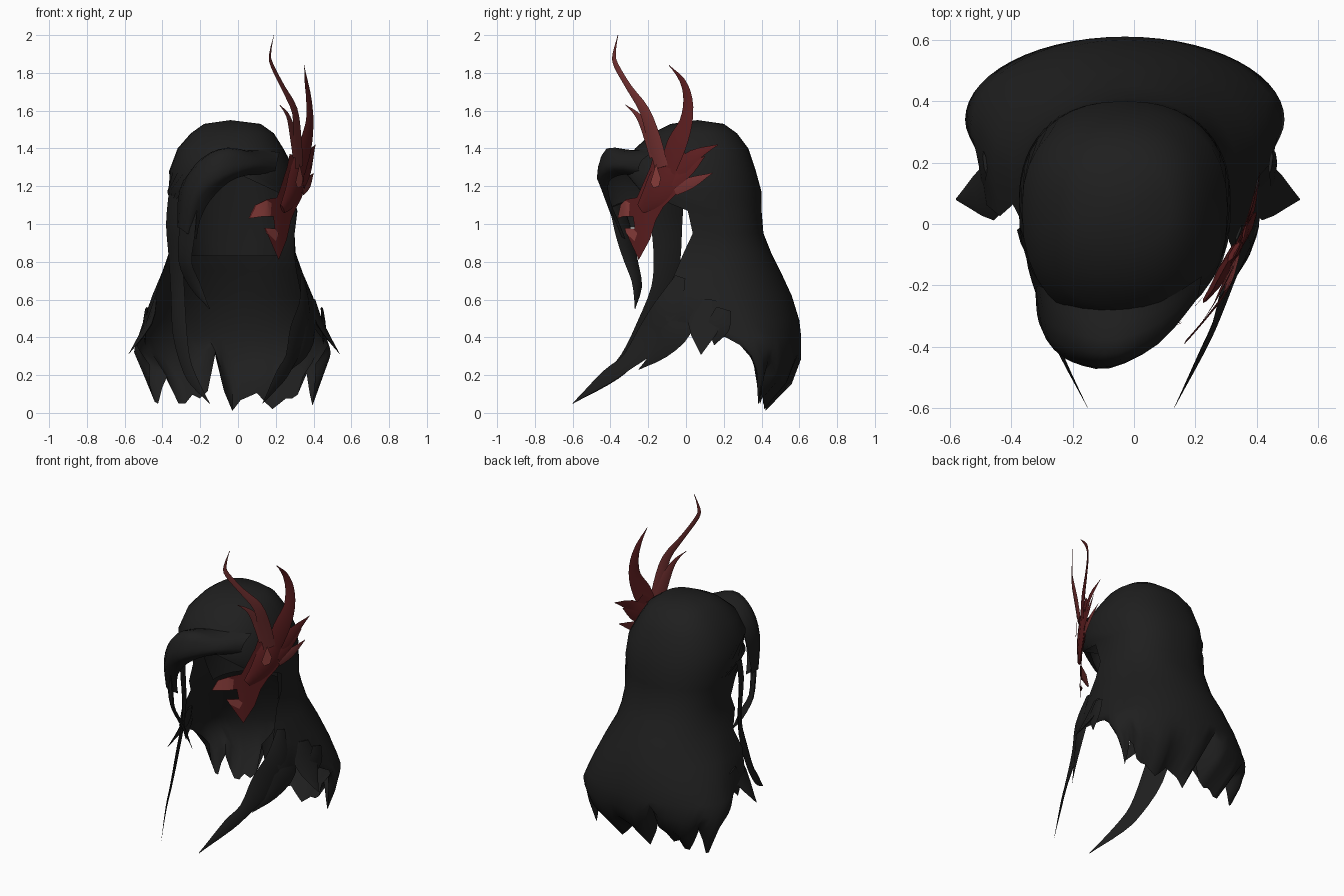
import bpy, bmesh, math
from mathutils import Vector


def material(name, rgb):
    m = bpy.data.materials.new(name)
    m.diffuse_color = (*rgb, 1)
    return m


HAIR = material("charcoal hair", (0.0135, 0.0135, 0.0135))
RED = material("dark red", (0.11, 0.013, 0.014))
MID = material("mid red", (0.16, 0.028, 0.028))
LIGHT = material("light red", (0.27, 0.05, 0.046))


def finish(name, bm, mat, angle=50):
    bmesh.ops.recalc_face_normals(bm, faces=bm.faces[:])
    me = bpy.data.meshes.new(name)
    bm.to_mesh(me)
    bm.free()
    me.materials.append(mat)
    me.shade_smooth()
    me.set_sharp_from_angle(angle=math.radians(angle))
    ob = bpy.data.objects.new(name, me)
    bpy.context.collection.objects.link(ob)
    return ob


def smooth_path(P, sub):
    path = []
    for i in range(len(P) - 1):
        a, b, c, d = P[max(i - 1, 0)], P[i], P[i + 1], P[min(i + 2, len(P) - 1)]
        for k in range(sub):
            t = k / sub
            path.append(.5 * (2 * b + (c - a) * t + (2 * a - 5 * b + 4 * c - d) * t * t
                              + (3 * b - a - 3 * c + d) * t ** 3))
    return path + [P[-1]]


def skin(bm, grid):
    for r0, r1 in zip(grid, grid[1:]):
        for i in range(len(r0) - 1):
            bm.faces.new((r0[i], r0[i + 1], r1[i + 1], r1[i]))


def sheet(name, rows, jag=None, n=32, cap=False):
    """Wrap-around hair sheet; rows: z, cx, half width, yc, y back, y front, half sweep."""
    bm = bmesh.new()
    grid = []
    for z, cx, hw, yc, yb, yf, a in rows:
        line = []
        e = .86 if z > .8 else 1
        for i in range(n + 1):
            u = 2 * i / n - 1
            # the left curtain stops further back than the right one
            t = math.radians(a - (14 if u < 0 and .45 < z < .8 else 0)) * u
            c = math.copysign(abs(math.cos(t)) ** e, math.cos(t))
            s = math.copysign(abs(math.sin(t)) ** e, math.sin(t))
            y = yc + c * ((yb - yc) if c > 0 else (yc - yf))
            zz = z + (jag[i] * max(0, .4 - z) / .4 if jag else 0)
            line.append(bm.verts.new((cx + hw * s, y, zz)))
        grid.append(line)
    skin(bm, grid)
    if cap:
        top = bm.verts.new((-.04, .06, 1.55))
        for i in range(n):
            bm.faces.new((top, grid[0][i + 1], grid[0][i]))
    bmesh.ops.remove_doubles(bm, verts=bm.verts[:], dist=.0005)
    return finish(name, bm, HAIR, 80)


def loft(name, lines, sub=3):
    """Smooth surface through several polylines of equal length."""
    bm = bmesh.new()
    cross = [smooth_path([Vector(p) for p in line], sub) for line in lines]
    cols = [smooth_path(list(c), sub) for c in zip(*cross)]
    skin(bm, [[bm.verts.new(p) for p in c] for c in cols])
    return finish(name, bm, HAIR, 80)


def lock(name, pts, normal, mat=HAIR, flat=.25, sub=3):
    """Flattened tapering strand; pts: x, y, z, half width."""
    path = smooth_path([Vector(p) for p in pts], sub)
    bm = bmesh.new()
    rings = []
    for i, p in enumerate(path):
        tan = (path[min(i + 1, len(path) - 1)] - path[max(i - 1, 0)]).to_3d().normalized()
        side = tan.cross(Vector(normal)).normalized()
        out = side.cross(tan).normalized()
        w = max(p[3], .002)
        ring = [bm.verts.new(p.to_3d() + side * w * math.cos(k * math.pi / 3)
                             + out * w * flat * math.sin(k * math.pi / 3)) for k in range(6)]
        rings.append(ring + ring[:1])
    skin(bm, rings)
    bm.faces.new(rings[0][:6])
    bm.faces.new(rings[-1][:6])
    return finish(name, bm, mat, 60)


# Main hair: crown, nape, side curtains and flared lower back with a ragged hem
jag = [.25, .2, .12, .08, .04, .03, .12, .18, .1, .03, .03, .08, .06, .1, .32, .1, -.01,
       .05, .07, .09, .04, .0, .03, .06, .06, .08, .18, .2, .08, .02, .1, .2, .25]
sheet("main_hair", [
    (1.53, -.03, .15, .06, .20, -.08, 180),
    (1.48, -.03, .22, .06, .27, -.18, 180),
    (1.40, -.04, .28, .05, .33, -.27, 180),
    (1.28, -.03, .335, .05, .37, -.33, 180),
    (1.17, -.03, .345, .05, .40, -.31, 140),
    (1.07, -.03, .345, .07, .40, -.30, 97),
    (.95, -.03, .33, .10, .41, -.25, 98),
    (.85, -.03, .335, .12, .45, -.30, 105),
    (.75, -.03, .37, .15, .50, -.35, 114),
    (.62, -.03, .425, .21, .56, -.42, 121),
    (.49, -.03, .47, .28, .60, -.47, 121),
    (.40, -.03, .50, .32, .61, .0, 110),
    (.29, -.03, .52, .34, .61, .1, 103),
    (.16, -.03, .48, .36, .56, .2, 98),
    (.02, -.03, .44, .37, .42, .25, 92)], jag, cap=True)

# Inner lining behind the face
sheet("scalp_lining", [
    (1.36, -.03, .24, .05, .29, -.2, 100),
    (1.1, -.03, .29, .07, .34, -.2, 95),
    (.9, -.03, .26, .10, .37, -.2, 90),
    (.83, -.03, .24, .12, .38, -.2, 90)], n=16)

# Swept fringe rolling forward from the crown, and its loose end
loft("fringe", [
    [(.22, -.17, 1.38), (.09, -.25, 1.39), (-.07, -.28, 1.38), (-.22, -.25, 1.31),
     (-.31, -.2, 1.18), (-.32, -.24, .98)],
    [(.21, -.23, 1.34), (.09, -.35, 1.36), (-.05, -.42, 1.4), (-.18, -.41, 1.35),
     (-.28, -.37, 1.2), (-.31, -.32, .98)],
    [(.2, -.25, 1.29), (.08, -.39, 1.3), (-.08, -.47, 1.26), (-.2, -.45, 1.19),
     (-.25, -.41, 1.08), (-.27, -.36, .95)],
    [(.2, -.23, 1.26), (.06, -.34, 1.26), (-.05, -.41, 1.22), (-.15, -.4, 1.12),
     (-.2, -.36, 1.02), (-.22, -.32, .92)]])
lock("fringe_end", [(-.25, -.37, 1.1, .05), (-.27, -.33, .95, .06), (-.28, -.29, .8, .05),
                    (-.23, -.26, .68, .04), (-.15, -.27, .55, .0)], (-.7, -.7, 0))

# Forward locks: the right grows from its curtain, the left from the temple
lock("right_forward_lock", [
    (.34, -.03, .72, .03), (.355, -.1, .55, .08), (.31, -.19, .4, .085),
    (.27, -.31, .27, .045), (.22, -.42, .19, .04), (.13, -.6, .05, .0)], (1, -.3, .3), flat=.15)
lock("left_forward_lock", [
    (-.33, -.08, 1.17, .08), (-.34, -.1, 1.0, .09), (-.33, -.1, .82, .08),
    (-.32, -.12, .65, .075), (-.31, -.2, .45, .075), (-.28, -.31, .28, .05),
    (-.24, -.42, .18, .035), (-.15, -.6, .05, .0)], (-1, -.5, .2), flat=.12)
lock("right_middle_lock", [
    (.365, .03, .62, .03), (.385, -.04, .46, .08), (.35, -.13, .33, .045), (.28, -.25, .23, .0)],
    (1, -.3, .1), flat=.15)

# Short outward locks on both sides
for s, label in ((1, "right"), (-1, "left")):
    def side(pts):
        return [(s * x - .02, y, z, w) for x, y, z, w in pts]
    lock(label + "_outer_lock", side([
        (.42, .12, .6, .04), (.455, .1, .47, .09), (.56, .08, .31, .0)]),
        (s, -.2, .2), flat=.15)
    lock(label + "_rear_lock", side([
        (.465, .2, .55, .04), (.475, .17, .45, .06), (.47, .15, .36, .0)]),
        (s, -.1, .1), flat=.15)

# Mask on the right temple: plates curved to follow the head
CURVE = [(-.4, .02), (-.36, .06), (-.32, .15), (-.25, .215), (-.1, .325), (.05, .385), (.2, .42)]


def mask_x(y):
    for (y0, x0), (y1, x1) in zip(CURVE, CURVE[1:]):
        if y <= y1:
            break
    return x0 + (x1 - x0) * (y - y0) / (y1 - y0)


def plate(name, outline, mat, lift=0.0):
    bm = bmesh.new()
    f = bm.faces.new([bm.verts.new((0, y, z)) for y, z in outline])
    bmesh.ops.triangulate(bm, faces=[f])
    for k in range(-9, 5):
        bmesh.ops.bisect_plane(bm, geom=bm.verts[:] + bm.edges[:] + bm.faces[:],
                               plane_co=(0, k * .04 + .003, 0), plane_no=(0, 1, 0))
    bmesh.ops.remove_doubles(bm, verts=bm.verts[:], dist=.001)
    for v in bm.verts:
        y = v.co.y
        v.co.x = mask_x(y) + lift * .85
        v.co.y = y - lift * .5
    return finish(name, bm, mat, 40)


FACE = [(-.36, 1.03), (-.345, 1.1), (-.32, 1.13), (-.26, 1.14), (-.22, 1.2),
        (-.19, 1.3), (-.17, 1.37), (-.11, 1.36), (-.04, 1.41), (.0, 1.37),
        (-.03, 1.27), (-.02, 1.2), (-.06, 1.15), (-.12, 1.09), (-.16, 1.02),
        (-.19, .92), (-.25, .81), (-.27, .89), (-.315, .95), (-.325, .98),
        (-.27, .975), (-.25, 1.01), (-.28, 1.04), (-.33, 1.04)]
plate("mask_face", FACE, RED)
BROW = [(-.36, 1.03), (-.345, 1.1), (-.32, 1.125), (-.295, 1.11), (-.3, 1.042), (-.33, 1.04)]
CHEEK = [(-.315, .95), (-.323, .978), (-.275, .973), (-.255, .95), (-.27, .91)]
DROP = [(-.14, 1.32), (-.115, 1.24), (-.125, 1.2), (-.155, 1.19), (-.17, 1.22), (-.155, 1.27)]
for lift, tag in ((.005, "outer"), (-.005, "inner")):
    plate("brow_patch_" + tag, BROW, LIGHT, lift)
    plate("cheek_patch_" + tag, CHEEK, LIGHT, lift)
plate("forehead_drop", DROP, LIGHT, .036)

# Raised ridge along the mask
lock("mask_ridge", [(.235, -.24, 1.08, .03), (.28, -.175, 1.15, .07), (.31, -.12, 1.24, .085),
                    (.325, -.09, 1.36, .04)], (.85, -.5, 0), RED, .25)

# Horns and fins
out = (.85, -.5, 0)
lock("long_horn", [(.325, -.13, 1.3, .04), (.315, -.17, 1.45, .042), (.3, -.22, 1.6, .03),
                   (.24, -.3, 1.72, .018), (.18, -.37, 1.84, .015), (.17, -.38, 1.9, .01),
                   (.19, -.36, 2.0, .0)], out, MID, .12)
lock("broad_horn", [(.33, -.1, 1.28, .05), (.36, -.05, 1.42, .06), (.38, .0, 1.54, .04),
                    (.375, .01, 1.66, .028), (.36, -.02, 1.76, .016), (.35, -.09, 1.84, .0)],
     out, RED, .12)
lock("small_horn", [(.31, -.16, 1.36, .04), (.285, -.21, 1.5, .03), (.26, -.26, 1.58, .014),
                    (.22, -.32, 1.63, .0)], out, MID, .12)
for name, pts, mat in (
        ("upper_fin", [(.34, -.06, 1.27, .05), (.385, .04, 1.36, .035), (.41, .17, 1.42, .0)], RED),
        ("middle_fin", [(.34, -.08, 1.22, .04), (.375, .02, 1.29, .03), (.4, .1, 1.36, .0)], RED),
        ("lower_fin", [(.34, -.06, 1.18, .03), (.375, .03, 1.22, .03), (.4, .14, 1.27, .0)], MID)):
    lock(name, pts, out, mat, .12)
